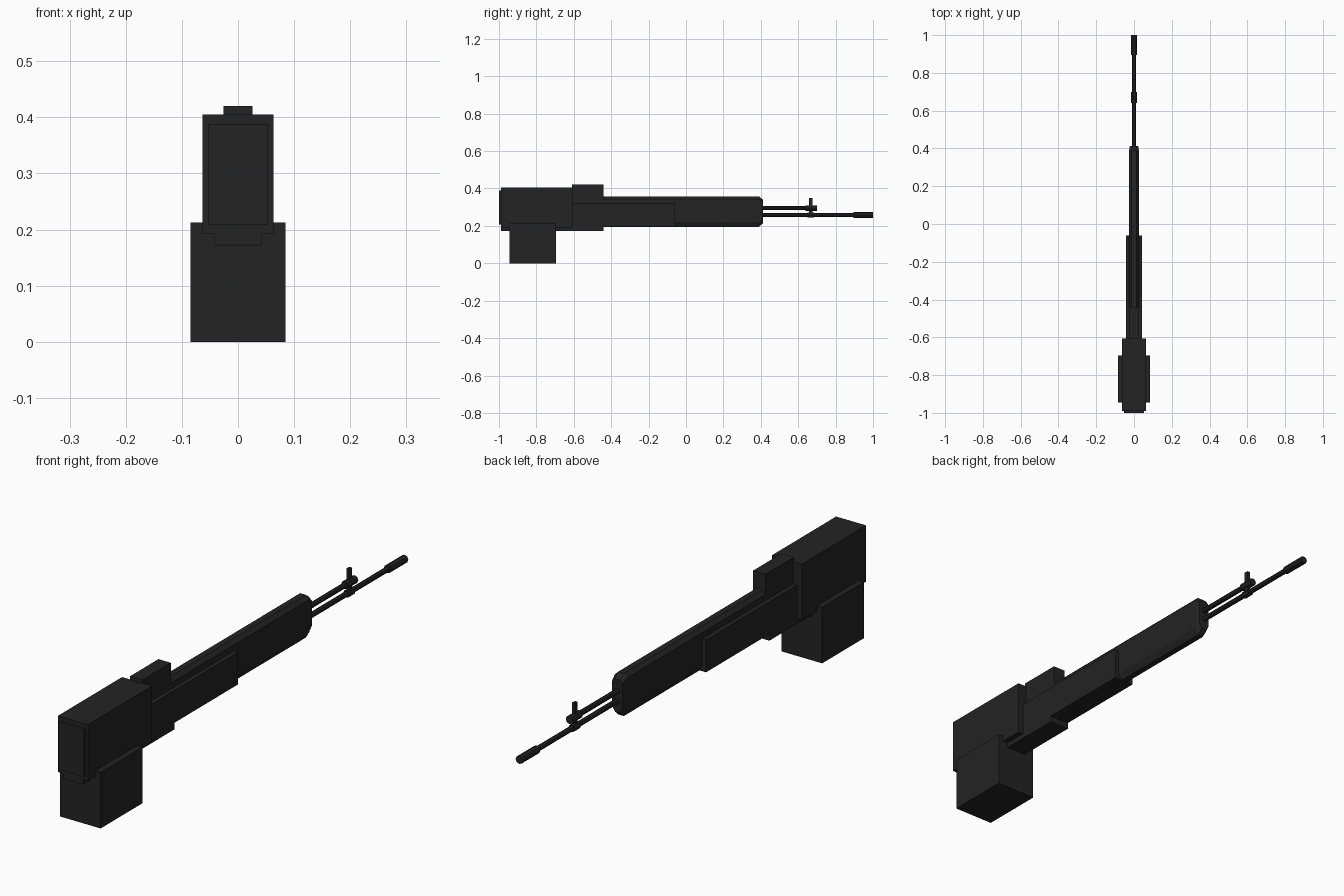
import bpy
import bmesh
from mathutils import Matrix

cube = bpy.data.objects.get("Cube")
if cube:
    bpy.data.objects.remove(cube, do_unlink=True)

# One dark gunmetal colour for everything
metal = bpy.data.materials.new("dark_gunmetal")
metal.use_nodes = True
COLOUR = (0.017, 0.017, 0.017, 1)
metal.diffuse_color = COLOUR
bsdf = metal.node_tree.nodes["Principled BSDF"]
bsdf.inputs["Base Color"].default_value = COLOUR
bsdf.inputs["Roughness"].default_value = 0.7


def finish(name, bm):
    bmesh.ops.recalc_face_normals(bm, faces=bm.faces)
    mesh = bpy.data.meshes.new(name)
    bm.to_mesh(mesh)
    bm.free()
    mesh.materials.append(metal)
    obj = bpy.data.objects.new(name, mesh)
    bpy.context.collection.objects.link(obj)
    return obj


def box(name, half_width, y0, y1, z0, z1):
    """Box centred on x = 0."""
    bm = bmesh.new()
    bmesh.ops.create_cube(bm, size=1)
    for v in bm.verts:
        v.co.x *= 2 * half_width
        v.co.y = y0 if v.co.y < 0 else y1
        v.co.z = z0 if v.co.z < 0 else z1
    return finish(name, bm)


def rod(name, radius, y0, y1, z, sides=8):
    """Faceted rod along y."""
    bm = bmesh.new()
    bmesh.ops.create_cone(bm, cap_ends=True, segments=sides,
                          radius1=radius, radius2=radius, depth=y1 - y0)
    turn = Matrix.Rotation(1.570796, 4, 'X')
    bmesh.ops.transform(bm, matrix=turn, verts=bm.verts)
    bmesh.ops.translate(bm, vec=(0, (y0 + y1) / 2, z), verts=bm.verts)
    return finish(name, bm)


def loft(name, sections):
    """Skin through chamfered sections: (y, half_width, z0, z1, low, high)."""
    bm = bmesh.new()
    rings = []
    for y, w, z0, z1, low, high in sections:
        side = [(w - high, z1), (w, z1 - high), (w, z0 + low), (w - high, z0)]
        outline = side + [(-x, z) for x, z in reversed(side)]
        rings.append([bm.verts.new((x, y, z)) for x, z in outline])
    for a, b in zip(rings, rings[1:]):
        for i in range(len(a)):
            j = (i + 1) % len(a)
            bm.faces.new((a[i], a[j], b[j], b[i]))
    bm.faces.new(rings[0])
    bm.faces.new(rings[-1])
    return finish(name, bm)


# Rear housing, butt plate, lower rail and magazine
box("rear_housing", 0.063, -0.99, -0.605, 0.192, 0.405)
box("butt_plate", 0.053, -1.0, -0.985, 0.208, 0.388)
box("lower_rail", 0.042, -0.99, -0.44, 0.172, 0.205)
box("magazine", 0.085, -0.945, -0.695, 0.0, 0.213)

# Receiver cover and rear sight block
box("receiver_cover", 0.042, -0.61, -0.06, 0.197, 0.32)
box("rear_sight_block", 0.026, -0.61, -0.44, 0.3, 0.42)

# Long chamfered forestock, tapered at its front end
loft("forestock", [
    (-0.61, 0.026, 0.195, 0.357, 0.025, 0.014),
    (0.39, 0.026, 0.195, 0.357, 0.025, 0.014),
    (0.412, 0.022, 0.215, 0.34, 0.02, 0.012),
])

# Gas tube and barrel with collars
rod("gas_tube", 0.01, 0.4, 0.66, 0.295)
rod("gas_tube_cap", 0.015, 0.64, 0.7, 0.295)
rod("barrel", 0.01, 0.4, 0.92, 0.258)
rod("barrel_collar", 0.014, 0.65, 0.685, 0.258)
rod("muzzle", 0.015, 0.895, 1.0, 0.258)

# Front sight post
box("front_sight_post", 0.006, 0.658, 0.675, 0.25, 0.35)
